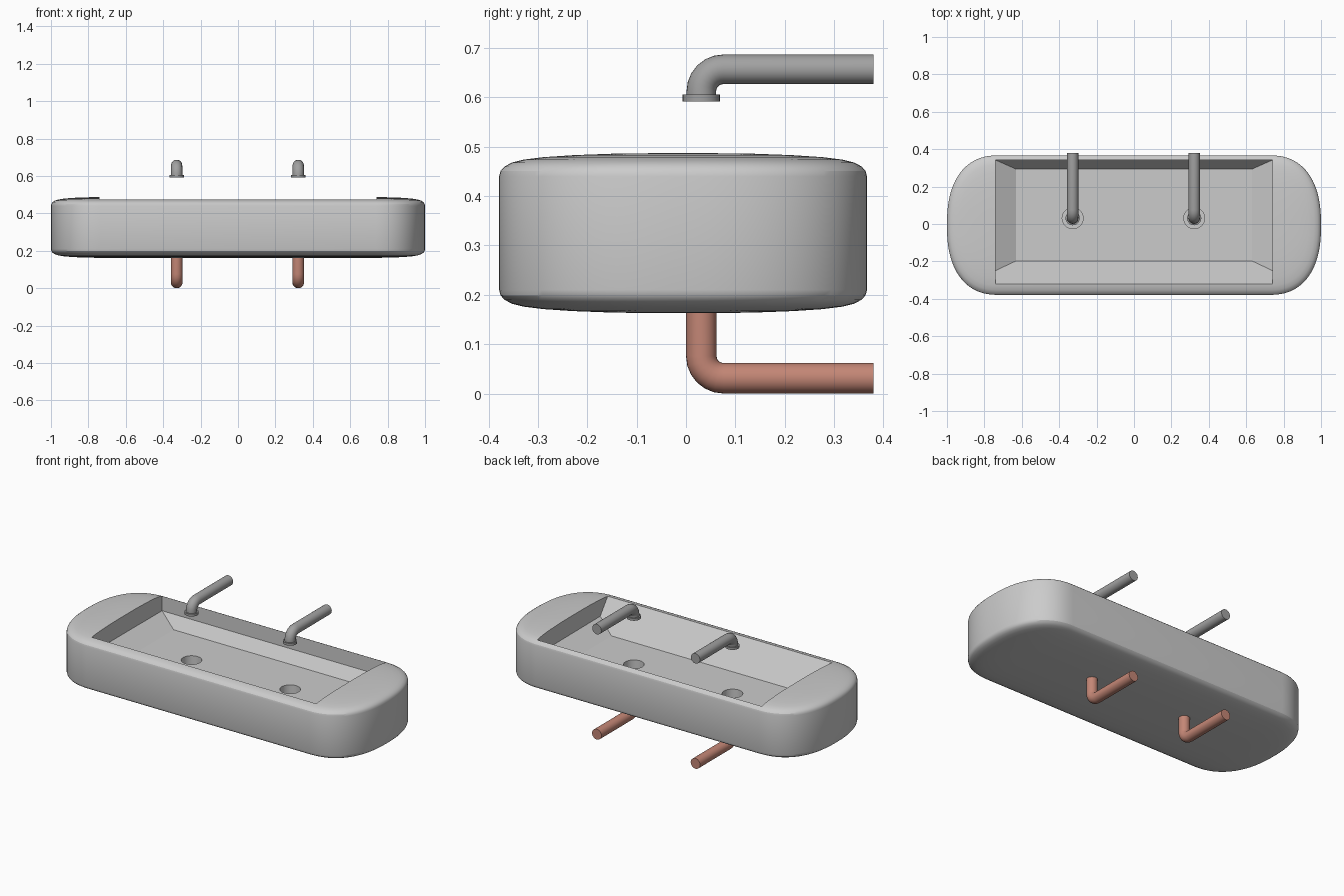
import bpy, bmesh, math
from mathutils import Vector

if "Cube" in bpy.data.objects:
    bpy.data.objects.remove(bpy.data.objects["Cube"])

TAPS = (-0.328, 0.322)   # x of each tap / drain
TY = 0.031               # y of outlets and drains


def finish(bm, name, mat=None, angle=30):
    bmesh.ops.recalc_face_normals(bm, faces=bm.faces)
    me = bpy.data.meshes.new(name)
    bm.to_mesh(me)
    bm.free()
    ob = bpy.data.objects.new(name, me)
    bpy.context.collection.objects.link(ob)
    if mat:
        me.materials.append(mat)
    if angle:
        smooth(ob, angle)
    return ob


def smooth(ob, angle):
    bpy.ops.object.select_all(action='DESELECT')
    ob.select_set(True)
    bpy.context.view_layer.objects.active = ob
    bpy.ops.object.shade_smooth_by_angle(angle=math.radians(angle))


def material(name, col):
    m = bpy.data.materials.new(name)
    m.diffuse_color = (*col, 1)
    m.use_nodes = True
    m.node_tree.nodes["Principled BSDF"].inputs["Base Color"].default_value = m.diffuse_color
    return m


def loft(bm, rings):
    loops = [[bm.verts.new(p) for p in r] for r in rings]
    n = len(loops[0])
    for a, b in zip(loops, loops[1:]):
        for i in range(n):
            bm.faces.new((a[i], a[(i + 1) % n], b[(i + 1) % n], b[i]))
    bm.faces.new(loops[0])
    bm.faces.new(loops[-1])


# basin body: rounded-end outline lofted through a soft, domed edge profile
def outline(d, z, n=96, half=0.373, end=0.28, p=2.4):
    s = (half - d) / half
    pts = []
    for i in range(n):
        t = 2 * math.pi * (i + 0.5) / n
        c, v = math.cos(t), math.sin(t)
        x = math.copysign(1 - end + s * end * abs(c) ** (2 / p), c)
        y = math.copysign(s * half * abs(v) ** (2 / p), v) - 0.006
        pts.append((x, y, z))
    return pts


EDGE = [(0.31, 0), (0.23, 0.001), (0.15, 0.004), (0.09, 0.008), (0.05, 0.013),
        (0.026, 0.019), (0.011, 0.027), (0.003, 0.036), (0, 0.047)]
bm = bmesh.new()
loft(bm, [outline(d, 0.163 + h) for d, h in EDGE] +
     [outline(d, 0.487 - h) for d, h in reversed(EDGE)])
basin = finish(bm, "basin", angle=None)

# trough cutter: flat floor, sloped front, short slopes below upright walls
bm = bmesh.new()
for s in (-1, 1):
    for p in ((0.63, -0.197, 0.315), (0.63, 0.293, 0.315),
              (0.74, 0.342, 0.38), (0.74, -0.249, 0.3826),
              (0.74, -0.32, 0.475), (0.74, -0.32, 0.6), (0.74, 0.342, 0.6)):
        bm.verts.new((s * p[0], p[1], p[2]))
bmesh.ops.convex_hull(bm, input=bm.verts)
bmesh.ops.dissolve_limit(bm, angle_limit=0.02, verts=bm.verts, edges=bm.edges)
cutters = [finish(bm, "trough_cutter", angle=None)]

# drain hole cutters
for x in TAPS:
    bm = bmesh.new()
    loft(bm, [[(x + 0.056 * math.cos(a), TY + 0.056 * math.sin(a), z)
               for a in (2 * math.pi * i / 32 for i in range(32))]
              for z in (0.2, 0.36)])
    cutters.append(finish(bm, "drain_cutter", angle=None))

bpy.context.view_layer.objects.active = basin
for c in cutters:
    m = basin.modifiers.new("cut", 'BOOLEAN')
    m.operation, m.solver, m.object = 'DIFFERENCE', 'EXACT', c
    bpy.ops.object.modifier_apply(modifier=m.name)
for c in cutters:
    bpy.data.objects.remove(c)
smooth(basin, 25)


# bent pipe: upright leg, quarter bend, then straight back to the wall
def pipe(name, x, z0, zc, mat, flange=False, r=0.03, bend=0.045, n=24):
    up = 1 if zc > z0 else -1
    path = [(TY, z0, 0)]
    for i in range(7):
        a = math.pi / 2 * i / 6
        path.append((TY + bend * (1 - math.cos(a)),
                     zc - up * bend * (1 - math.sin(a)), a))
    path.append((0.38, zc, math.pi / 2))
    rings = []
    for y, z, a in path:
        side = Vector((0, math.cos(a), -up * math.sin(a)))
        rings.append([Vector((x, y, z)) + r * (math.cos(t) * side + Vector((math.sin(t), 0, 0)))
                      for t in (2 * math.pi * k / n for k in range(n))])
    bm = bmesh.new()
    loft(bm, rings)
    if flange:
        loft(bm, [[(x + 0.038 * math.cos(t), TY + 0.038 * math.sin(t), z)
                   for t in (2 * math.pi * k / n for k in range(n))]
                  for z in (0.592, 0.606)])
    return finish(bm, name, mat)


steel = material("dark_steel", (0.36, 0.36, 0.36))
copper = material("copper", (0.55, 0.24, 0.18))
for side, x in zip(("left", "right"), TAPS):
    pipe(side + "_tap", x, 0.596, 0.657, steel, flange=True)
    pipe(side + "_drain_pipe", x, 0.19, 0.031, copper, r=0.031)
